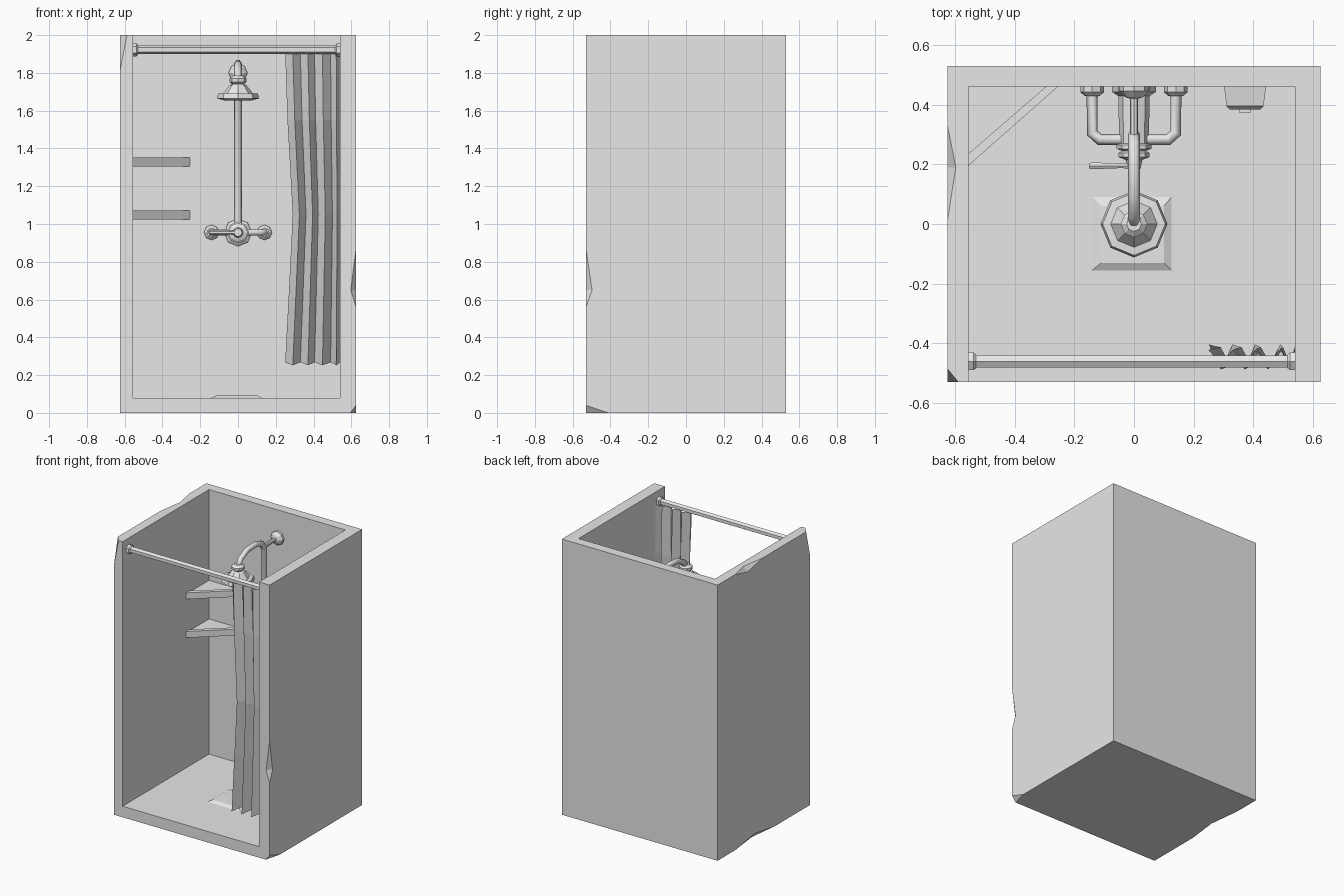
import bpy, bmesh, math
from mathutils import Vector

cube = bpy.data.objects.get("Cube")
if cube:
    bpy.data.objects.remove(cube)

grey = bpy.data.materials.new("plain_grey")
grey.use_nodes = True
grey.diffuse_color = (0.8, 0.8, 0.8, 1)
grey.node_tree.nodes["Principled BSDF"].inputs["Base Color"].default_value = (0.8, 0.8, 0.8, 1)


def finish(name, bm):
    bmesh.ops.recalc_face_normals(bm, faces=bm.faces)
    mesh = bpy.data.meshes.new(name)
    bm.to_mesh(mesh)
    bm.free()
    mesh.materials.append(grey)
    ob = bpy.data.objects.new(name, mesh)
    bpy.context.collection.objects.link(ob)
    return ob


def hull(name, points):
    bm = bmesh.new()
    for p in points:
        bm.verts.new(p)
    bmesh.ops.convex_hull(bm, input=bm.verts)
    return finish(name, bm)


def rect(x0, x1, y0, y1, z):
    return [(x, y, z) for x in (x0, x1) for y in (y0, y1)]


def block(name, x0, x1, y0, y1, z0, z1):
    return hull(name, rect(x0, x1, y0, y1, z0) + rect(x0, x1, y0, y1, z1))


def lathe(name, origin, axis, profile, sides=8, start=(0, 0, 1)):
    """Profile of (radius, distance along axis), capped at both ends."""
    o, a, u = Vector(origin), Vector(axis), Vector(start)
    v = a.cross(u)
    bm = bmesh.new()
    rings = []
    for r, t in profile:
        angles = [i * math.tau / sides for i in range(sides)]
        rings.append([bm.verts.new(o + a * t + (u * math.cos(k) + v * math.sin(k)) * r)
                      for k in angles])
    for low, high in zip(rings, rings[1:]):
        for i in range(sides):
            j = (i + 1) % sides
            bm.faces.new((low[i], low[j], high[j], high[i]))
    bm.faces.new(rings[0])
    bm.faces.new(rings[-1])
    return finish(name, bm)


def pipe(name, points, radius):
    curve = bpy.data.curves.new(name, 'CURVE')
    curve.dimensions = '3D'
    curve.bevel_depth = radius
    curve.bevel_resolution = 1
    curve.use_fill_caps = True
    spline = curve.splines.new('POLY')
    spline.points.add(len(points) - 1)
    for sp, p in zip(spline.points, points):
        sp.co = (*p, 1)
    curve.materials.append(grey)
    ob = bpy.data.objects.new(name, curve)
    bpy.context.collection.objects.link(ob)
    return ob


def cut(target, cutter):
    mod = target.modifiers.new("cut", 'BOOLEAN')
    mod.operation = 'DIFFERENCE'
    mod.solver = 'EXACT'
    mod.object = cutter
    cutter.hide_render = True
    bpy.context.view_layer.objects.active = target
    bpy.ops.object.modifier_apply(modifier=mod.name)
    bpy.data.objects.remove(cutter)


def chip_corner(target, corner, offsets):
    c = Vector(corner)
    pts = [c + Vector(d) for d in offsets]
    mid = sum(pts, Vector()) / 3
    cut(target, hull("cutter", [mid + (p - mid) * 2 for p in pts] + [c + (c - mid) * 3]))


def chip_edge(target, a, b, m, n):
    a, b, m, n = map(Vector, (a, b, m, n))
    mid = (m + n) / 2
    cut(target, hull("cutter", [a * 2 - mid, b * 2 - mid, m * 2 - n, n * 2 - m]))


# Stall: box open at the front and top, with chipped edges
X, Y = 0.625, 0.53
L, R, BACK, FLOOR = -0.555, 0.54, 0.46, 0.08
stall = block("stall_walls", -X, X, -Y, Y, 0, 2)
cut(stall, block("cutter", L, R, -1, BACK, FLOOR, 3))
chip_corner(stall, (-X, -Y, 2), [(0.037, 0, 0), (0, 0.045, 0), (0, 0, -0.19)])
chip_corner(stall, (X, -Y, 0), [(-0.03, 0, 0), (0, 0.12, 0), (0, 0, 0.04)])
chip_edge(stall, (X, -Y, 0.87), (X, -Y, 0.56), (X - 0.028, -Y, 0.65), (X, -Y + 0.033, 0.65))
chip_edge(stall, (-X, 0.33, 2), (-X, 0.01, 2), (-X + 0.028, 0.19, 2), (-X, 0.19, 1.965))
chip_edge(stall, (-X, 0.33, 0), (-X, -0.13, 0), (-X + 0.028, 0.1, 0), (-X, 0.1, 0.035))

# Floor drain plate
hull("drain", rect(-0.14, 0.125, -0.155, 0.09, FLOOR) + rect(-0.11, 0.1, -0.13, 0.06, 0.094))

# Curtain rod with end flanges
lathe("curtain_rod", (L, -0.46, 1.922), (1, 0, 0), [(0.023, 0), (0.023, R - L)], 6)
for name, x, d in (("rod_flange_right", L, 1), ("rod_flange_left", R, -1)):
    lathe(name, (x, -0.46, 1.922), (d, 0, 0), [(0.034, 0), (0.034, 0.018), (0.026, 0.026)], 6)

# Pleated curtain: zigzag rows that sway with height
folds = [0.25, 0.29, 0.33, 0.37, 0.405, 0.447, 0.49, 0.52, 0.54]
bm = bmesh.new()
rows = []
for z, sway, depth in ((1.91, 0, 0.022), (1.55, 0.012, 0.028), (1.05, 0.04, 0.032),
                       (0.65, 0.02, 0.036), (0.26, 0, 0.042)):
    row = []
    for i, x in enumerate(folds):
        side = 1 if i % 2 == 0 else -1
        shift = sway * (1 - i / (len(folds) - 1))
        drop = 0.008 * side if z < 0.3 else 0
        row.append(bm.verts.new((x + shift, -0.445 + side * depth, z + drop)))
    rows.append(row)
for top, low in zip(rows, rows[1:]):
    for i in range(len(folds) - 1):
        bm.faces.new((top[i], low[i], low[i + 1], top[i + 1]))
finish("curtain", bm)

# Corner shelves with a raised front lip
for name, z in (("upper_shelf", 1.305), ("lower_shelf", 1.025)):
    hull(name, [(x, y, h) for h in (z, z + 0.036)
                for x, y in ((L, BACK), (L, 0.235), (-0.295, BACK))])
    hull(name + "_lip", [(x, y, h) for h in (z, z + 0.046)
                         for x, y in ((L, 0.235), (L, 0.195), (-0.295, BACK), (-0.255, BACK))])

# Riser pipe with gooseneck, and its wall bracket
pipe("riser_pipe", [(0, 0.3, 0.955), (0, 0.3, 1.78), (0, 0.27, 1.83), (0, 0.2, 1.85),
                    (0, 0.1, 1.845), (0, 0.03, 1.81), (0, 0, 1.76), (0, 0, 1.72)], 0.02)
lathe("riser_bracket", (0, BACK, 1.8), (0, -1, 0),
      [(0.05, 0), (0.05, 0.015), (0.03, 0.035), (0.014, 0.04), (0.014, 0.17)])

# Shower head
lathe("shower_head", (0, 0, 0), (0, 0, 1),
      [(0.075, 1.655), (0.112, 1.665), (0.105, 1.69), (0.078, 1.692), (0.045, 1.735),
       (0.03, 1.74), (0.045, 1.752), (0.045, 1.77), (0.025, 1.785)], 8, (1, 0, 0))

# Mixer valve: body, side feeds, knob and lever
Z = 0.955
lathe("valve_body", (0, BACK, Z), (0, -1, 0),
      [(0.073, 0), (0.073, 0.018), (0.052, 0.032), (0.05, 0.19), (0.058, 0.195), (0.058, 0.208),
       (0.04, 0.215), (0.052, 0.222), (0.052, 0.236), (0.028, 0.245), (0.022, 0.275)])
for side, s in (("right", -1), ("left", 1)):
    x = 0.14 * s
    lathe("feed_flange_" + side, (x, BACK, Z), (0, -1, 0),
          [(0.04, 0), (0.04, 0.018), (0.024, 0.032)])
    pipe("feed_pipe_" + side, [(x, BACK, Z), (x, 0.305, Z), (x - 0.025 * s, 0.283, Z), (0, 0.283, Z)], 0.019)
lathe("valve_lever", (0.015, 0.195, Z), (-1, 0, 0),
      [(0.012, 0), (0.009, 0.06), (0.013, 0.15), (0.011, 0.165)], 6)

# Wall soap dispenser with push button
hull("soap_dispenser", [(x, y, z) for y, x0, x1, z0, z1 in
                        ((BACK, 0.302, 0.442, 1.1, 1.34), (0.395, 0.31, 0.434, 1.11, 1.33),
                         (0.383, 0.322, 0.422, 1.125, 1.315))
                        for x in (x0, x1) for z in (z0, z1)])
block("dispenser_button", 0.352, 0.392, 0.374, 0.39, 1.15, 1.19)
